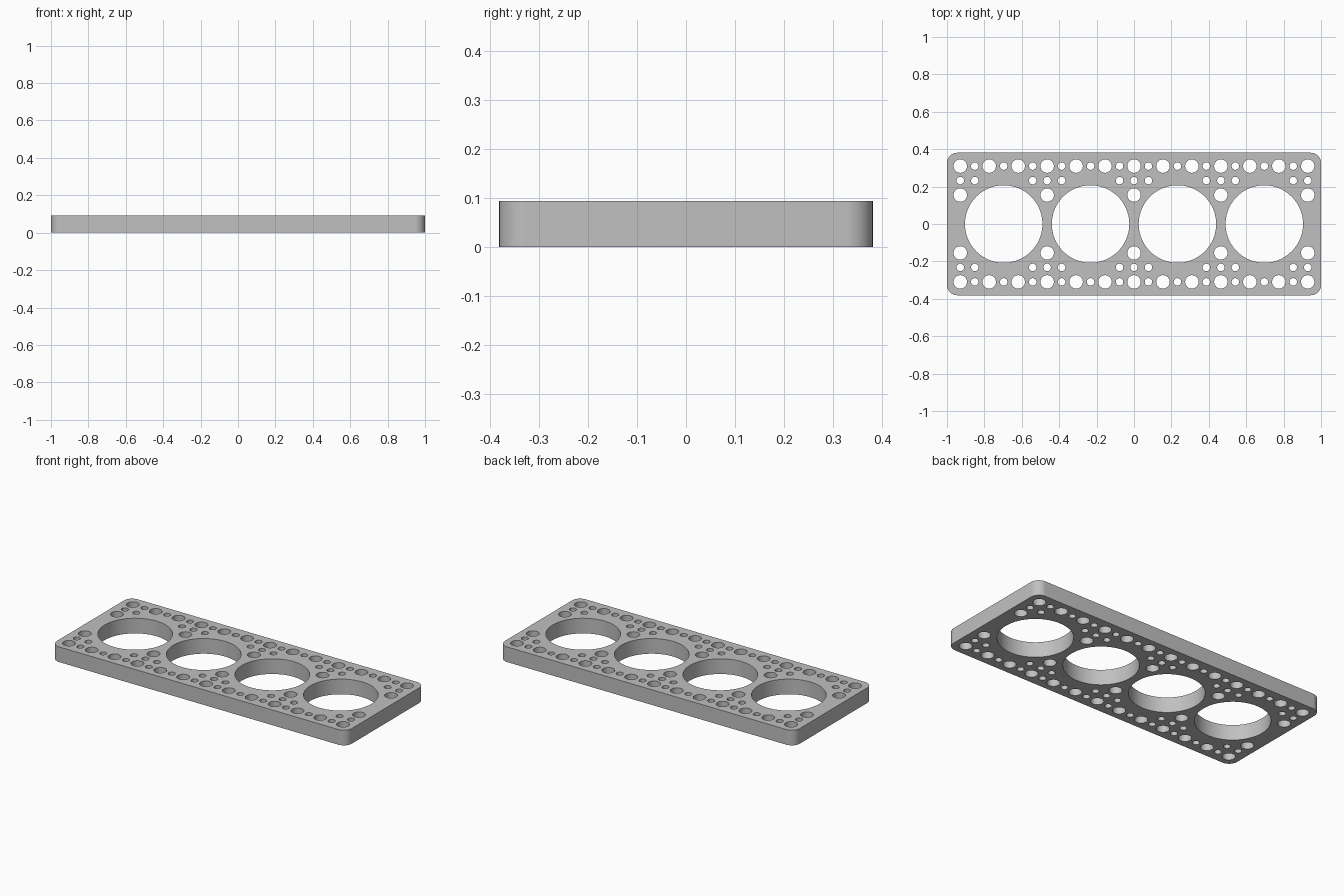
import bpy, bmesh
from math import sin, cos, pi, radians

cube = bpy.data.objects.get("Cube")
if cube:
    bpy.data.objects.remove(cube, do_unlink=True)

LENGTH, WIDTH, THICK, CORNER = 2.0, 0.762, 0.093, 0.055
PITCH = 0.0774          # spacing of the hole grid
LARGE, SMALL, BORE = 0.036, 0.02, 0.207

grey = bpy.data.materials.new("plate grey")
grey.use_nodes = True
colour = (0.53, 0.53, 0.53, 1)
grey.diffuse_color = colour
grey.node_tree.nodes["Principled BSDF"].inputs["Base Color"].default_value = colour

outline = bpy.data.curves.new("plate_outline", "CURVE")
outline.dimensions = "2D"
outline.fill_mode = "BOTH"
outline.extrude = THICK / 2


def add_loop(points):
    spline = outline.splines.new("POLY")
    spline.points.add(len(points) - 1)
    for p, (x, y) in zip(spline.points, points):
        p.co = (x, y, 0, 1)
    spline.use_cyclic_u = True


def add_hole(x, y, r, n=32):
    add_loop([(x + r * cos(2 * pi * i / n), y + r * sin(2 * pi * i / n)) for i in range(n)])


# Rounded rectangular edge
edge = []
for q, (sx, sy) in enumerate([(1, 1), (-1, 1), (-1, -1), (1, -1)]):
    for i in range(13):
        a = (q + i / 12) * pi / 2
        edge.append((sx * (LENGTH / 2 - CORNER) + CORNER * cos(a),
                     sy * (WIDTH / 2 - CORNER) + CORNER * sin(a)))
add_loop(edge)

# Four main bores
for k in (-9, -3, 3, 9):
    add_hole(k * PITCH, 0, BORE, 96)

# Mounting holes, mirrored front to back
for side in (-1, 1):
    for k in range(-12, 13):
        add_hole(k * PITCH, side * 4 * PITCH, SMALL if k % 2 else LARGE)
        if k % 6 in (0, 1, 5):
            add_hole(k * PITCH, side * 3 * PITCH, SMALL)
        if k % 6 == 0:
            add_hole(k * PITCH, side * 2 * PITCH, LARGE)

# Turn the filled outline into a welded solid
temp = bpy.data.objects.new("plate_outline", outline)
bpy.context.collection.objects.link(temp)
depsgraph = bpy.context.evaluated_depsgraph_get()
mesh = bpy.data.meshes.new_from_object(temp.evaluated_get(depsgraph))
bpy.data.objects.remove(temp, do_unlink=True)

bm = bmesh.new()
bm.from_mesh(mesh)
bmesh.ops.remove_doubles(bm, verts=bm.verts, dist=0.0005)
bmesh.ops.translate(bm, verts=bm.verts, vec=(0, 0, THICK / 2))
bmesh.ops.recalc_face_normals(bm, faces=bm.faces)
for f in bm.faces:
    f.smooth = True
    f.material_index = 0
bm.to_mesh(mesh)
bm.free()
mesh.set_sharp_from_angle(angle=radians(30))
mesh.materials.clear()
mesh.materials.append(grey)

plate = bpy.data.objects.new("perforated_plate", mesh)
bpy.context.collection.objects.link(plate)
